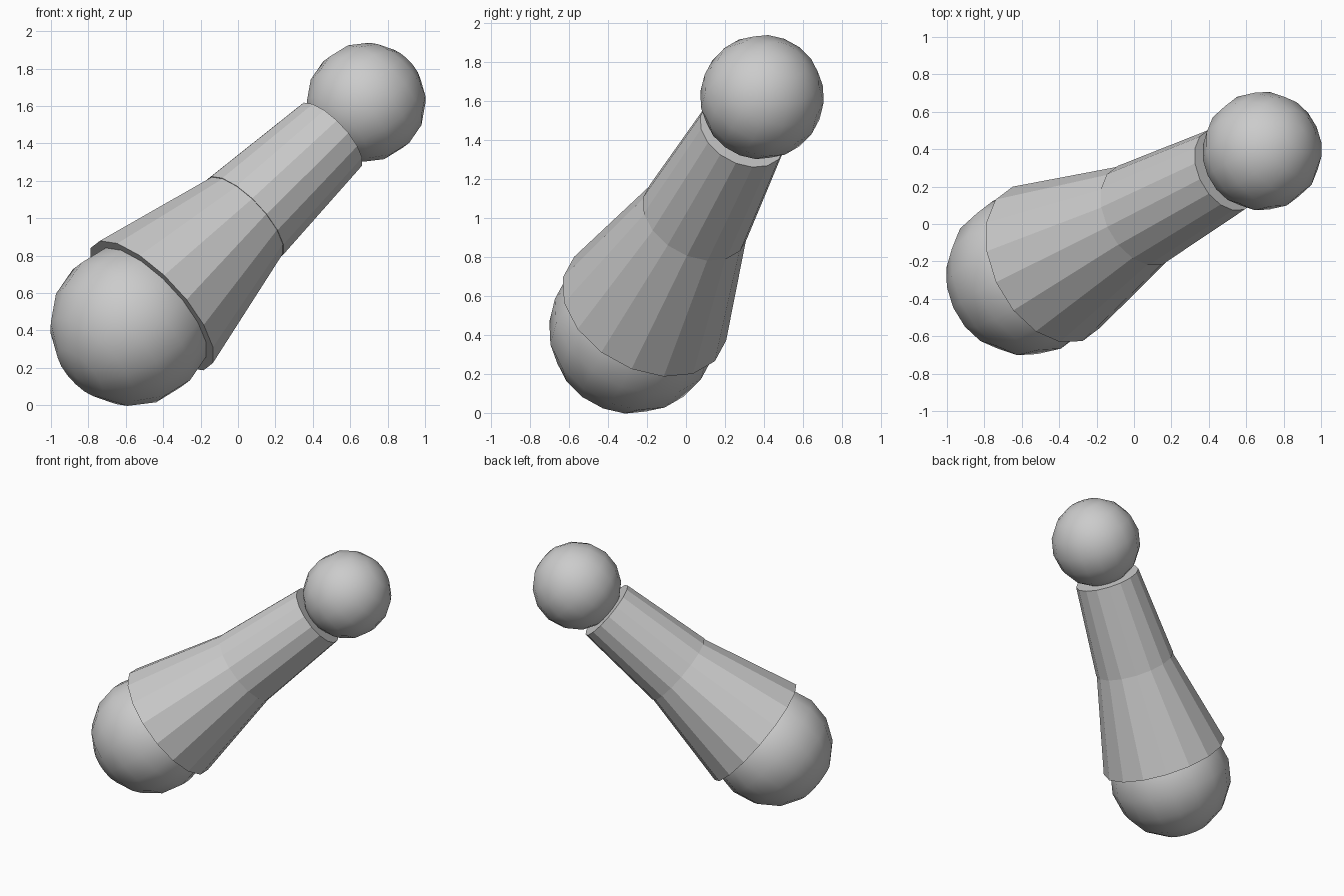
import bpy
from mathutils import Vector

cube = bpy.data.objects.get("Cube")
if cube:
    bpy.data.objects.remove(cube, do_unlink=True)

# Single grey material
grey = bpy.data.materials.new("light_grey")
grey.use_nodes = True
colour = (0.6, 0.6, 0.6, 1)
grey.diffuse_color = colour
grey.node_tree.nodes["Principled BSDF"].inputs["Base Color"].default_value = colour

# All parts share one slanted axis between the two ball centres
start = Vector((-0.57, -0.27, 0.43))
end = Vector((0.685, 0.39, 1.62))
axis = (end - start).normalized()
tilt = Vector((0, 0, 1)).rotation_difference(axis)
SIDES = 16


def finish(name, centre):
    obj = bpy.context.object
    obj.name = name
    obj.location = centre
    obj.rotation_mode = 'QUATERNION'
    obj.rotation_quaternion = tilt
    obj.data.materials.append(grey)
    return obj


def ball(name, centre, radius):
    bpy.ops.mesh.primitive_uv_sphere_add(segments=SIDES, ring_count=SIDES // 2, radius=radius)
    obj = finish(name, centre)
    for face in obj.data.polygons:
        face.use_smooth = True


def sleeve(name, low, high, low_radius, high_radius):
    bpy.ops.mesh.primitive_cone_add(vertices=SIDES, radius1=low_radius, radius2=high_radius,
                                    depth=high - low)
    finish(name, start + axis * (low + high) / 2)


# Round ends
ball("large_ball", start, 0.436)
ball("small_ball", end, 0.32)

# Faceted tapered sleeves, the upper one slightly wider at the joint
sleeve("lower_sleeve", 0.16, 0.9, 0.454, 0.283)
sleeve("upper_sleeve", 0.89, 1.57, 0.29, 0.234)
